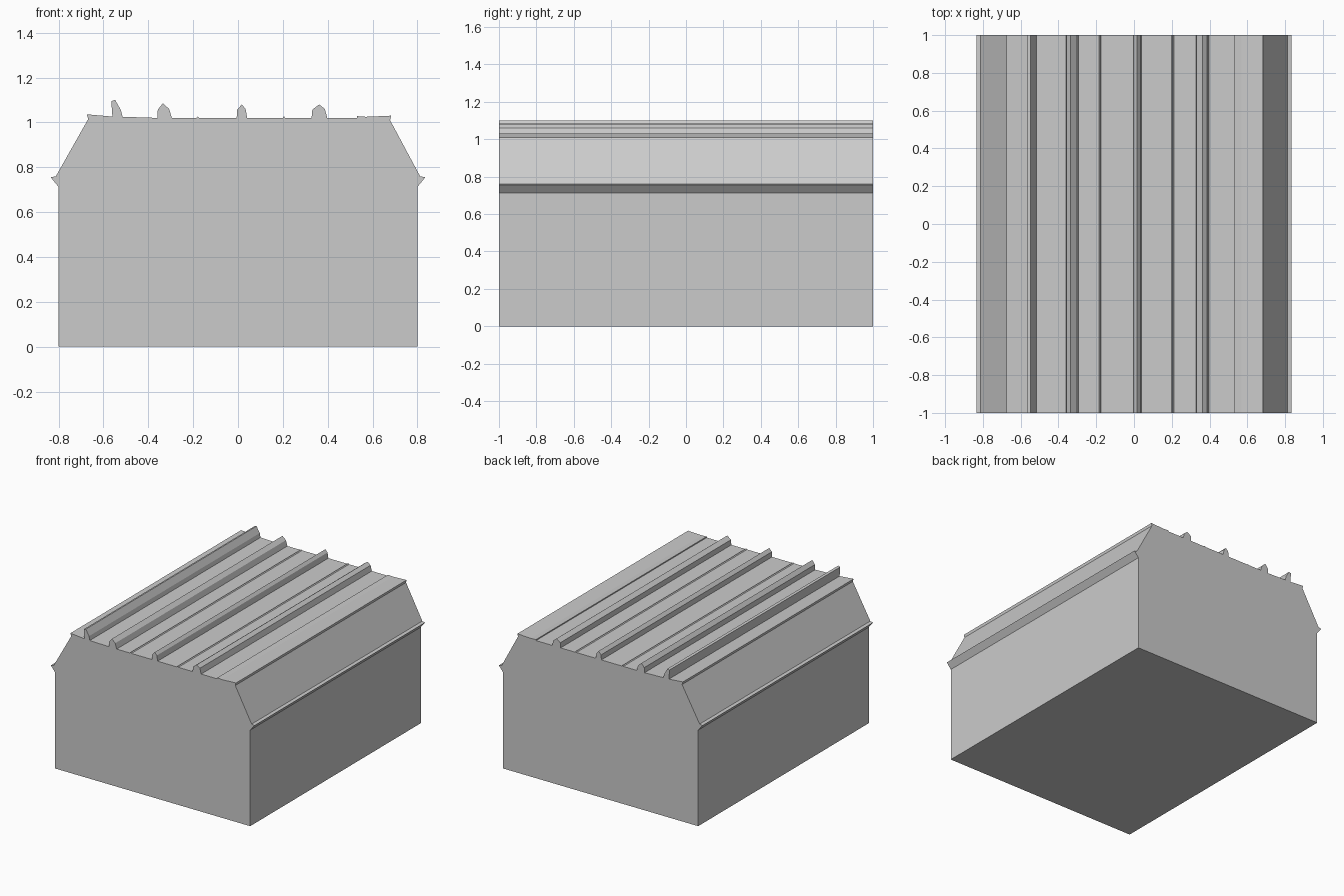
import bpy
import bmesh

# Remove the default cube
cube = bpy.data.objects.get("Cube")
if cube:
    bpy.data.objects.remove(cube, do_unlink=True)

HALF_LENGTH = 1.0
DECK = 1.02

grey = bpy.data.materials.new("plain grey")
grey.use_nodes = True
colour = (0.6, 0.6, 0.6, 1.0)
grey.diffuse_color = colour
grey.node_tree.nodes["Principled BSDF"].inputs["Base Color"].default_value = colour


def rib(x, left, right, peak):
    """Pointed roof rib, listed left to right around its centre line."""
    return [(x - left, DECK), (x - left * 0.9, 1.057), (x, peak),
            (x + right * 0.7, 1.06), (x + right, DECK)]


def seam(x):
    """Tiny raised seam between two roof panels."""
    return [(x - 0.006, DECK), (x, DECK + 0.007), (x + 0.006, DECK)]


def side_wall(sign):
    """Wall from the ground up, with its projecting gutter."""
    return [(sign * 0.80, 0), (sign * 0.80, 0.712),
            (sign * 0.835, 0.755), (sign * 0.812, 0.76)]


def extrude_profile(name, profile):
    bm = bmesh.new()
    front = bm.faces.new([bm.verts.new((x, -HALF_LENGTH, z)) for x, z in profile])
    result = bmesh.ops.extrude_face_region(bm, geom=[front], use_keep_orig=True)
    moved = [g for g in result["geom"] if isinstance(g, bmesh.types.BMVert)]
    bmesh.ops.translate(bm, verts=moved, vec=(0, 2 * HALF_LENGTH, 0))
    bmesh.ops.recalc_face_normals(bm, faces=bm.faces)
    mesh = bpy.data.meshes.new(name)
    bm.to_mesh(mesh)
    bm.free()
    mesh.materials.append(grey)
    obj = bpy.data.objects.new(name, mesh)
    bpy.context.collection.objects.link(obj)
    return obj


# Left and right roof edges, with the tall leaning rib beside the first
left_edge = [(-0.668, 1.015), (-0.675, 1.036), (-0.56, 1.026)]
leaning_rib = [(-0.565, 1.095), (-0.548, 1.1), (-0.522, 1.055), (-0.515, 1.025)]
right_edge = [(0.53, DECK), (0.53, 1.028), (0.57, 1.025), (0.683, 1.03), (0.678, 1.01)]

# Complete cross-section, running over the roof from wall to wall
profile = side_wall(-1) + left_edge + leaning_rib
profile += rib(-0.335, 0.025, 0.04, 1.085)
profile += seam(-0.18)
profile += rib(0.017, 0.023, 0.024, 1.08)
profile += seam(0.205)
profile += rib(0.362, 0.034, 0.036, 1.08)
profile += right_edge + side_wall(1)[::-1]

extrude_profile("ribbed_roof_block", profile)
